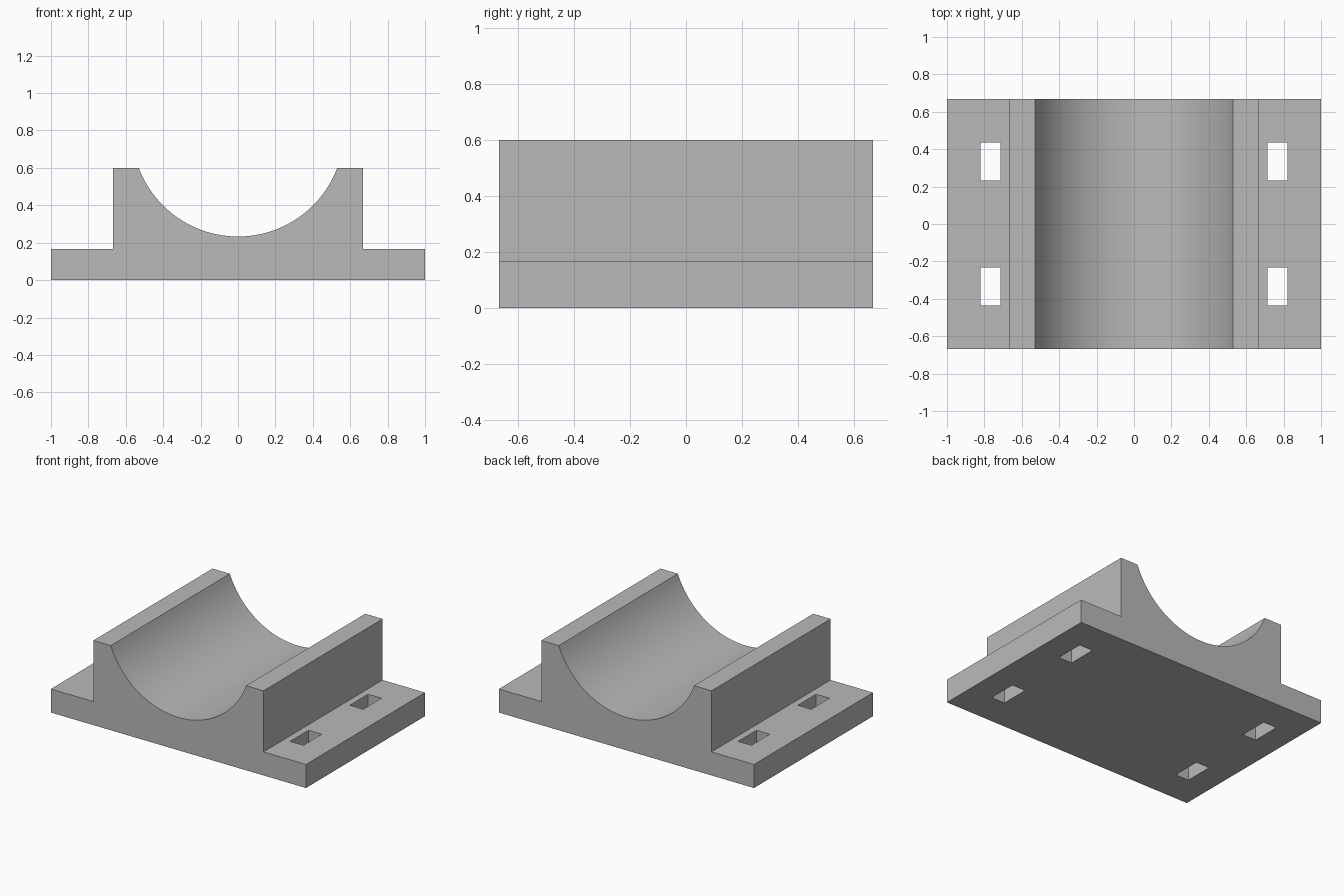
import bpy
import bmesh
from math import asin, sin, cos, radians

if "Cube" in bpy.data.objects:
    bpy.data.objects.remove(bpy.data.objects["Cube"], do_unlink=True)

HALF_DEPTH = 0.667
BASE_TOP = 0.167
BLOCK_HALF, BLOCK_TOP = 0.667, 0.6
RADIUS, AXIS_Z = 0.567, 0.8
ARC_STEPS = 48

grey = bpy.data.materials.new("plain grey")
grey.use_nodes = True
colour = (0.49, 0.49, 0.49, 1)
grey.diffuse_color = colour
grey.node_tree.nodes["Principled BSDF"].inputs["Base Color"].default_value = colour


def make_object(name, bm):
    bmesh.ops.recalc_face_normals(bm, faces=bm.faces)
    mesh = bpy.data.meshes.new(name)
    bm.to_mesh(mesh)
    bm.free()
    mesh.materials.append(grey)
    obj = bpy.data.objects.new(name, mesh)
    bpy.context.collection.objects.link(obj)
    return obj


def extrude_profile(name, points):
    bm = bmesh.new()
    face = bm.faces.new([bm.verts.new((x, -HALF_DEPTH, z)) for x, z in points])
    result = bmesh.ops.extrude_face_region(bm, geom=[face])
    moved = [g for g in result["geom"] if isinstance(g, bmesh.types.BMVert)]
    bmesh.ops.translate(bm, verts=moved, vec=(0, 2 * HALF_DEPTH, 0))
    # the extrusion keeps the starting face, which closes the front
    return make_object(name, bm)


# Cradle: flanged base, raised block and round saddle in one profile
half_angle = asin((RADIUS**2 - (AXIS_Z - BLOCK_TOP)**2)**0.5 / RADIUS)
arc = []
for i in range(ARC_STEPS + 1):
    a = half_angle * (1 - 2 * i / ARC_STEPS)
    arc.append((RADIUS * sin(a), AXIS_Z - RADIUS * cos(a)))
right_side = [(-1, 0), (1, 0), (1, BASE_TOP), (BLOCK_HALF, BASE_TOP), (BLOCK_HALF, BLOCK_TOP)]
left_side = [(-BLOCK_HALF, BLOCK_TOP), (-BLOCK_HALF, BASE_TOP), (-1, BASE_TOP)]
cradle = extrude_profile("pipe_cradle", right_side + arc + left_side)

# Four rectangular strap slots through the flanges
bm = bmesh.new()
for sx in (-1, 1):
    for sy in (-1, 1):
        verts = bmesh.ops.create_cube(bm, size=1)["verts"]
        bmesh.ops.scale(bm, verts=verts, vec=(0.105, 0.205, 0.6))
        bmesh.ops.translate(bm, verts=verts, vec=(sx * 0.767, sy * 0.334, 0.1))
slots = make_object("slot_cutter", bm)
slots.hide_render = True

cut = cradle.modifiers.new("strap slots", "BOOLEAN")
cut.operation = "DIFFERENCE"
cut.solver = "EXACT"
cut.object = slots

bpy.ops.object.select_all(action="DESELECT")
cradle.select_set(True)
bpy.context.view_layer.objects.active = cradle
bpy.ops.object.modifier_apply(modifier=cut.name)
bpy.data.objects.remove(slots, do_unlink=True)

# Smooth saddle, crisp edges elsewhere
bpy.ops.object.shade_smooth_by_angle(angle=radians(25))
